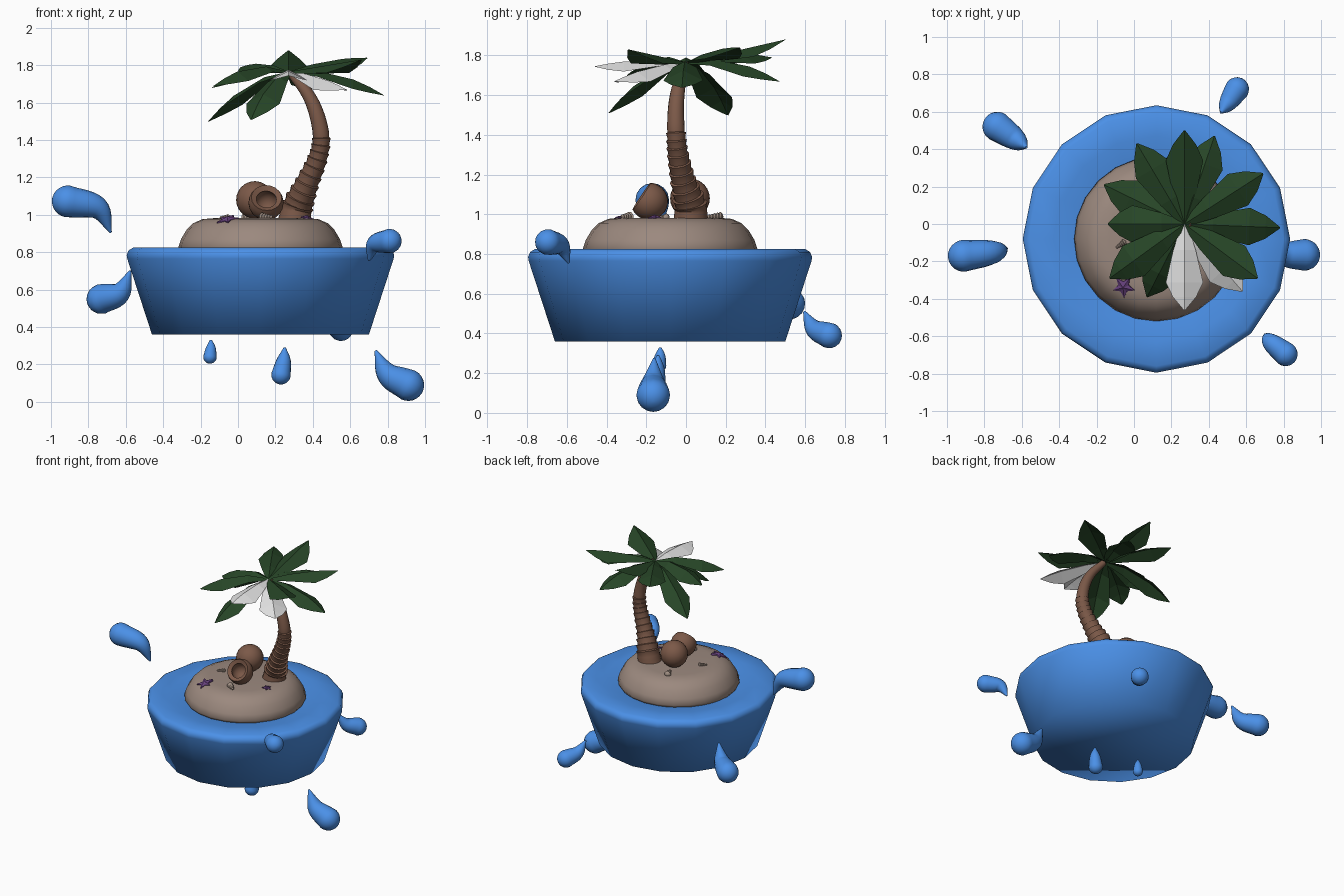
import bpy, bmesh, math
from mathutils import Vector, Matrix

if "Cube" in bpy.data.objects:
    bpy.data.objects.remove(bpy.data.objects["Cube"])


def material(name, rgb):
    m = bpy.data.materials.new(name)
    m.diffuse_color = (*rgb, 1)
    m.use_nodes = True
    m.node_tree.nodes["Principled BSDF"].inputs["Base Color"].default_value = m.diffuse_color
    return m


WATER = material("water blue", (0.07, 0.28, 0.80))
SAND = material("sand", (0.33, 0.25, 0.21))
WOOD = material("bark brown", (0.20, 0.10, 0.065))
LEAF = material("leaf green", (0.02, 0.06, 0.02))
WHITE = material("pale leaf", (0.8, 0.8, 0.8))
PURPLE = material("starfish purple", (0.14, 0.055, 0.21))
SHELL = material("shell", (0.36, 0.28, 0.23))


def finish(bm, name, mat, smooth=None, recalc=True):
    if recalc:
        bmesh.ops.recalc_face_normals(bm, faces=bm.faces)
    me = bpy.data.meshes.new(name)
    bm.to_mesh(me)
    bm.free()
    ob = bpy.data.objects.new(name, me)
    bpy.context.collection.objects.link(ob)
    me.materials.append(mat)
    if smooth:
        bpy.ops.object.select_all(action='DESELECT')
        ob.select_set(True)
        bpy.context.view_layer.objects.active = ob
        bpy.ops.object.shade_smooth_by_angle(angle=math.radians(smooth))
    return ob


def skin(bm, rings, cap_start=True, cap_end=True):
    """Join rings of points with quads."""
    vs = [[bm.verts.new(p) for p in ring] for ring in rings]
    n = len(vs[0])
    for a, b in zip(vs, vs[1:]):
        for i in range(n):
            j = (i + 1) % n
            bm.faces.new((a[i], a[j], b[j], b[i]))
    if cap_start:
        bm.faces.new(vs[0][::-1])
    if cap_end:
        bm.faces.new(vs[-1])
    return vs


def lathe(name, profile, mat, sides, matrix, smooth=40):
    bm = bmesh.new()
    rings = []
    for r, z in profile:
        rings.append([matrix @ Vector((r * math.cos(a), r * math.sin(a), z))
                      for a in (2 * math.pi * i / sides for i in range(sides))])
    skin(bm, rings)
    return finish(bm, name, mat, smooth)


def spline(points, steps):
    """Catmull-Rom through (x, y, z, radius) points."""
    p = [Vector(q) for q in points]
    p = [2 * p[0] - p[1]] + p + [2 * p[-1] - p[-2]]
    out = []
    for i in range(1, len(p) - 2):
        a, b, c, d = p[i - 1:i + 3]
        for s in range(steps):
            t = s / steps
            out.append(0.5 * (2 * b + (c - a) * t + (2 * a - 5 * b + 4 * c - d) * t * t
                              + (3 * b - a - 3 * c + d) * t ** 3))
    return out + [p[-2]]


def tube(name, path, mat, sides, smooth):
    rings = []
    for i, q in enumerate(path):
        tan = (path[min(i + 1, len(path) - 1)] - path[max(i - 1, 0)]).to_3d().normalized()
        u = tan.cross(Vector((0, 1, 0.01))).normalized()
        v = tan.cross(u)
        rings.append([q.to_3d() + q.w * (u * math.cos(a) + v * math.sin(a))
                      for a in (2 * math.pi * k / sides for k in range(sides))])
    bm = bmesh.new()
    skin(bm, rings)
    return finish(bm, name, mat, smooth)


# Water block and sand island
centre = Matrix.Translation((0.12, -0.08, 0))
lathe("water", [(0.58, 0.36), (0.712, 0.765), (0.715, 0.785), (0.705, 0.81), (0.68, 0.825),
                (0.55, 0.822), (0.45, 0.81), (0.40, 0.80)], WATER, 16, centre, 85)
lathe("sand_island", [(0.425, 0.80), (0.44, 0.825), (0.425, 0.87), (0.395, 0.92), (0.36, 0.955),
                      (0.31, 0.977), (0.25, 0.982)], SAND, 24, centre, 60)

# Flying water drops: tail tip, bend, head centre, head radius
drops = [((-.68, -.13, .905), (-.75, -.15, 1.035), (-.91, -.17, 1.072), .085),
         ((-.575, .41, .70), (-.63, .45, .585), (-.73, .52, .55), .08),
         ((.465, .595, .51), (.50, .645, .425), (.55, .72, .39), .065),
         ((.735, -.16, .275), (.80, -.165, .15), (.91, -.165, .09), .085),
         ((.70, -.59, .755), (.73, -.63, .84), (.81, -.695, .86), .065),
         ((.25, -.14, .29), (.245, -.145, .225), (.23, -.155, .145), .052),
         ((-.145, -.13, .33), (-.145, -.13, .29), (-.15, -.135, .24), .036)]
for n, (tip, mid, head, R) in enumerate(drops):
    path = spline([(*tip, .006), (*mid, .72 * R), (*head, R)], 7)
    d = (Vector(head) - path[-2].to_3d()).normalized()
    for k in range(1, 7):
        a = k / 6 * math.radians(85)
        path.append(Vector((*(Vector(head) + d * R * math.sin(a)), R * math.cos(a))))
    tube(f"water_drop_{n + 1}", path, WATER, 16, 60)

# Curved palm trunk, with flared bark rings on the lower half
trunk = spline([(.30, .025, .96, .088), (.32, .02, 1.05, .078), (.37, -.015, 1.17, .060),
                (.425, -.04, 1.30, .050), (.445, -.05, 1.41, .045), (.42, -.05, 1.54, .040),
                (.37, -.035, 1.65, .033), (.285, 0, 1.755, .022)], 6)
path = []
for i, q in enumerate(trunk):
    path.append(q.copy())
    if 6 <= i <= 25 and i % 2 == 0:
        path[-1].w *= 1.13
        step = q.lerp(trunk[i + 1], 0.15)
        step.w *= 0.96
        path.append(step)
tube("palm_trunk", path, WOOD, 16, 35)

# Palm leaves: tip position, arch height, colour
leaves = [((.27, .50, 1.88), .0, LEAF), ((.43, .47, 1.67), .05, LEAF),
          ((.69, .27, 1.84), .02, LEAF), ((.78, -.02, 1.64), .05, LEAF),
          ((.66, -.29, 1.83), .0, LEAF), ((.58, -.36, 1.67), .02, WHITE),
          ((.27, -.46, 1.745), .02, WHITE), ((.07, -.39, 1.51), .06, LEAF),
          ((-.13, -.29, 1.69), .06, LEAF), ((-.14, .0, 1.68), .06, LEAF),
          ((-.16, .21, 1.50), .06, LEAF), ((.015, .43, 1.79), .03, LEAF)]
crown = Vector((.27, 0, 1.765))
for n, (tip, arch, mat) in enumerate(leaves):
    bm = bmesh.new()
    run = Vector(tip) - crown
    side = Vector((-run.y, run.x, 0)).normalized()
    rows = []
    for t, w in ((0, .015), (.3, .06), (.68, .10), (.85, .062), (1, .004)):
        p = crown + run * t + Vector((0, 0, arch * 4 * t * (1 - t)))
        low = Vector((0, 0, -.5 * w))
        rows.append([bm.verts.new(v) for v in (p - side * w + low, p, p + side * w + low)])
    for a, b in zip(rows, rows[1:]):
        for k in (0, 1):
            bm.faces.new((a[k], b[k], b[k + 1], a[k + 1]))
    finish(bm, f"palm_leaf_{n + 1}", mat, recalc=False)

# Whole coconut and an opened, hollow one
arc = [math.radians(-88 + 176 * k / 12) for k in range(13)]
lathe("coconut", [(.10 * math.cos(a), .10 * math.sin(a)) for a in arc], WOOD, 20,
      Matrix.Translation((.09, .02, 1.08)))
tilt = Vector((.05, -.82, .55)).to_track_quat('Z', 'Y').to_matrix().to_4x4()
outer = [math.radians(-88 + 118 * k / 9) for k in range(10)]
cup = [(.094 * math.cos(a), .094 * math.sin(a)) for a in outer]
cup += [(.062 * math.cos(a), .064 * math.sin(a)) for a in outer[::-1]]
lathe("open_coconut", cup, WOOD, 20, Matrix.Translation((.15, -.185, 1.065)) @ tilt)

# Starfish on the sand
for n, (loc, r, spin, lean) in enumerate([((-.055, -.335, .972), .062, .3, (-.2, -.3, 1)),
                                          ((.365, -.157, .978), .036, 1.0, (.15, 0, 1))]):
    m = Matrix.Translation(loc) @ Vector(lean).to_track_quat('Z', 'Y').to_matrix().to_4x4()
    bm = bmesh.new()
    rim = []
    for k in range(10):
        a, q = spin + k * math.pi / 5, r if k % 2 == 0 else r * .48
        rim.append(m @ Vector((q * math.cos(a), q * math.sin(a), 0)))
    up = m.to_3x3() @ Vector((0, 0, .012))
    edge = skin(bm, [[p - up for p in rim], [p + up * .6 for p in rim]], cap_end=False)[1]
    top = bm.verts.new(m @ Vector((0, 0, .02)))
    for k in range(10):
        bm.faces.new((edge[k], edge[(k + 1) % 10], top))
    finish(bm, f"starfish_{n + 1}", PURPLE)

# Ridged spiral shells lying on the sand
ridges = [(.004, -.042)]
for k in range(5):
    z, r = -.034 + .015 * k, .011 + .0035 * k
    ridges += [(r, z), (r * .8, z + .008)]
ridges.append((.004, .042))
for n, (loc, turn) in enumerate([((.15, -.30, .988), 2.5), ((-.07, -.11, .985), .6),
                                 ((.05, .147, .988), 1.9)]):
    m = (Matrix.Translation(loc) @ Matrix.Rotation(turn, 4, 'Z')
         @ Matrix.Rotation(math.pi / 2, 4, 'Y') @ Matrix.Scale(1 if n != 1 else .75, 4))
    lathe(f"shell_{n + 1}", ridges, SHELL, 10, m)
